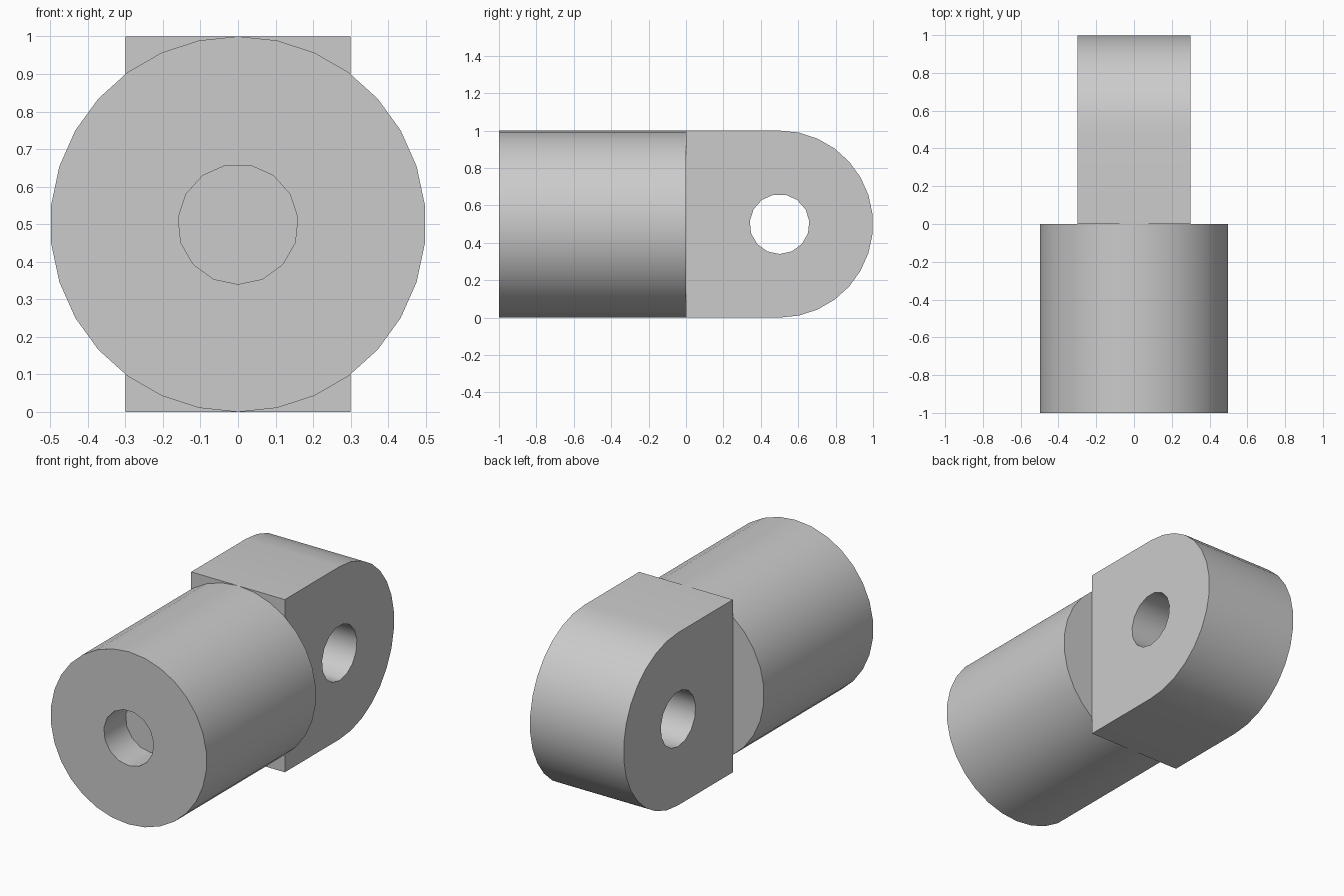
import bpy
import bmesh
from math import sin, cos, pi, radians
from mathutils import Vector

if "Cube" in bpy.data.objects:
    bpy.data.objects.remove(bpy.data.objects["Cube"], do_unlink=True)

grey = bpy.data.materials.new("plain_grey")
grey.use_nodes = True
grey.diffuse_color = (0.6, 0.6, 0.6, 1)
grey.node_tree.nodes["Principled BSDF"].inputs["Base Color"].default_value = grey.diffuse_color

MID = 0.5          # height of the centre line
RADIUS = 0.5
HOLE = 0.16


def circle(radius, sides, centre=0.0, start=0.0):
    """Points round a circle, starting at the given angle from straight up."""
    return [(centre + radius * sin(start + 2 * pi * i / sides),
             MID + radius * cos(start + 2 * pi * i / sides)) for i in range(sides)]


def prism(name, outline, axis, low, high):
    """Extrude a closed outline along the x or y axis."""
    def place(u, z, d):
        return Vector((d, u, z)) if axis == "x" else Vector((u, d, z))

    bm = bmesh.new()
    face = bm.faces.new([bm.verts.new(place(u, z, low)) for u, z in outline])
    extruded = bmesh.ops.extrude_face_region(bm, geom=[face], use_keep_orig=True)
    moved = [g for g in extruded["geom"] if isinstance(g, bmesh.types.BMVert)]
    bmesh.ops.translate(bm, verts=moved, vec=place(0, 0, high - low))
    bmesh.ops.recalc_face_normals(bm, faces=bm.faces)
    mesh = bpy.data.meshes.new(name)
    bm.to_mesh(mesh)
    bm.free()
    mesh.materials.append(grey)
    obj = bpy.data.objects.new(name, mesh)
    bpy.context.collection.objects.link(obj)
    return obj


def drill(obj, cutter):
    """Cut the hole, discard the cutter and smooth the round walls."""
    cutter.hide_render = True
    mod = obj.modifiers.new("hole", "BOOLEAN")
    mod.operation = "DIFFERENCE"
    mod.solver = "EXACT"
    mod.object = cutter
    bpy.ops.object.select_all(action="DESELECT")
    bpy.context.view_layer.objects.active = obj
    obj.select_set(True)
    bpy.ops.object.modifier_apply(modifier=mod.name)
    bpy.data.objects.remove(cutter, do_unlink=True)
    bpy.ops.object.shade_smooth_by_angle(angle=radians(30))


# Round body with a shallow blind hole in its front end
body = prism("round_body", circle(RADIUS, 30), "y", -1, 0)
drill(body, prism("body_cutter", circle(HOLE, 15, start=pi / 15), "y", -1.2, -0.8))

# Flat lug with a rounded end and a cross hole right through it
arc = circle(RADIUS, 30, centre=0.5)[:16]
lug = prism("rounded_lug", [(0, 1)] + arc + [(0, 0)], "x", -0.3, 0.3)
drill(lug, prism("lug_cutter", circle(HOLE, 15, centre=0.5, start=pi / 15), "x", -0.5, 0.5))
